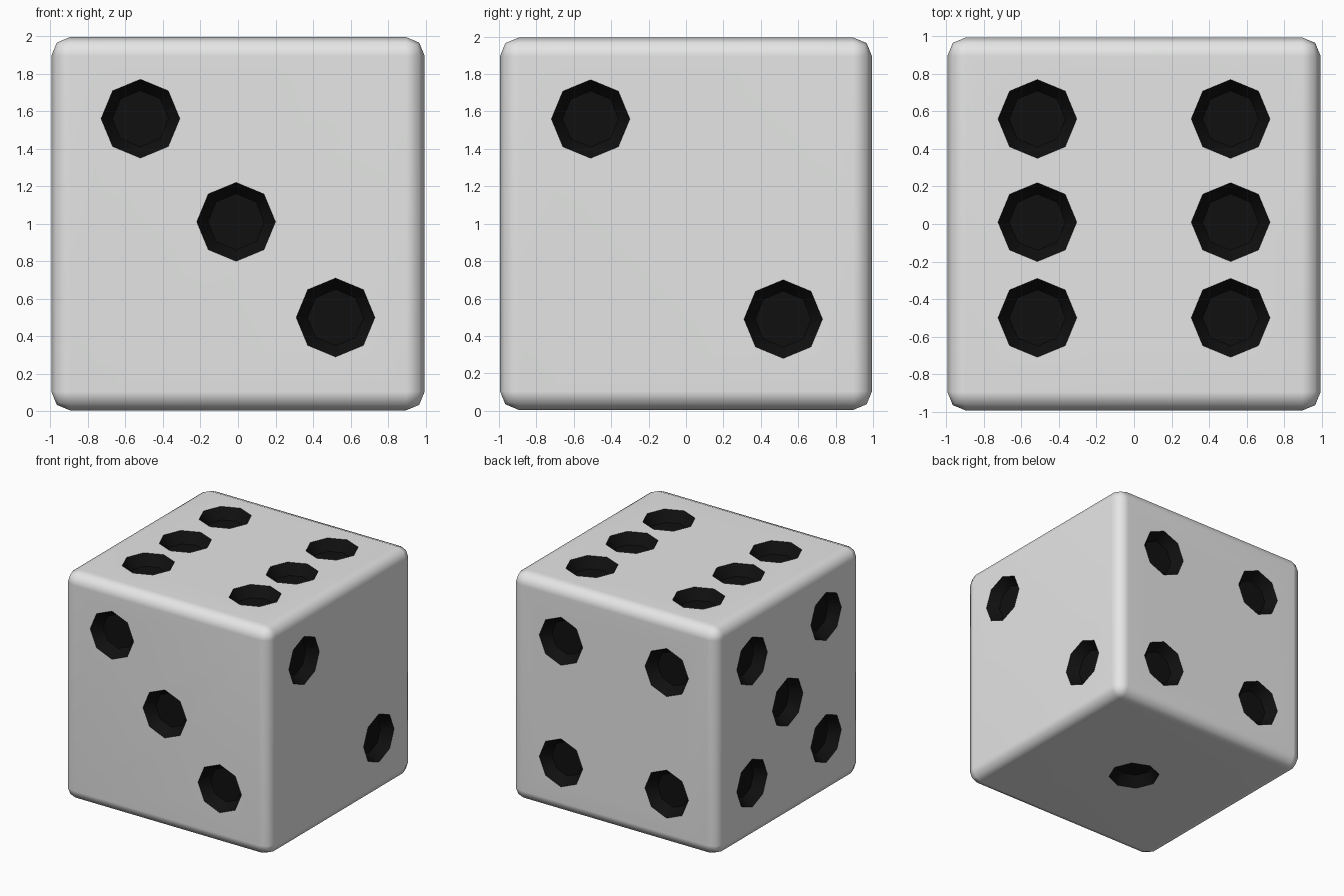
import bpy
import bmesh
from mathutils import Matrix, Vector

old = bpy.data.objects.get("Cube")
if old:
    bpy.data.objects.remove(old, do_unlink=True)


def make_material(name, color):
    mat = bpy.data.materials.new(name)
    mat.use_nodes = True
    mat.diffuse_color = color
    mat.node_tree.nodes["Principled BSDF"].inputs["Base Color"].default_value = color
    return mat


ivory = make_material("pale grey", (0.78, 0.79, 0.78, 1))
black = make_material("black", (0.005, 0.005, 0.005, 1))


def make_object(name, bm, materials):
    mesh = bpy.data.meshes.new(name)
    bm.to_mesh(mesh)
    bm.free()
    obj = bpy.data.objects.new(name, mesh)
    bpy.context.collection.objects.link(obj)
    for mat in materials:
        mesh.materials.append(mat)
    return obj


HALF = 0.995
LIFT = Vector((0, 0, 1))

# Rounded cube body
bm = bmesh.new()
bmesh.ops.create_cube(bm, size=2 * HALF)
bmesh.ops.bevel(bm, geom=bm.edges[:], offset=0.1, segments=2, profile=0.5, affect="EDGES")
bmesh.ops.translate(bm, verts=bm.verts[:], vec=LIFT)
body = make_object("die_body", bm, [ivory, black])

# Pips per side: outward normal, upward direction on the side, (across, up) positions
X, Y, Z = Vector((1, 0, 0)), Vector((0, 1, 0)), Vector((0, 0, 1))
sides = [
    (-Y, Z, [(-0.52, 0.56), (-0.01, 0.01), (0.52, -0.5)]),
    (X, Z, [(-0.51, 0.56), (0.52, -0.51)]),
    (Z, Y, [(s * 0.515, v) for s in (-1, 1) for v in (0.56, 0.01, -0.5)]),
    (Y, Z, [(s * 0.51, v) for s in (-1, 1) for v in (0.51, -0.55)]),
    (-X, Z, [(s * 0.51, v) for s in (-1, 1) for v in (0.555, -0.51)] + [(-0.02, 0.01)]),
    (-Z, Y, [(0, 0)]),
]

# Octagonal bowls that cut the pips
bm = bmesh.new()
for normal, up, pips in sides:
    across = up.cross(normal)
    frame = Matrix((across, up, normal)).transposed().to_4x4()
    for u, v in pips:
        spot = LIFT + across * u + up * v + normal * (HALF - 0.03)
        bmesh.ops.create_cone(bm, cap_ends=True, segments=8, radius1=0.15, radius2=0.23,
                              depth=0.12, matrix=Matrix.Translation(spot) @ frame)
cutter = make_object("pip_cutter", bm, [black])

# Cut the pips, keeping their own colour
cut = body.modifiers.new("pips", "BOOLEAN")
cut.operation = "DIFFERENCE"
cut.solver = "EXACT"
cut.material_mode = "TRANSFER"
cut.object = cutter
bpy.ops.object.select_all(action="DESELECT")
body.select_set(True)
bpy.context.view_layer.objects.active = body
bpy.ops.object.modifier_apply(modifier=cut.name)
bpy.data.objects.remove(cutter, do_unlink=True)

# Smooth rounded edges, crisp pip rims
bpy.ops.object.shade_smooth_by_angle(angle=0.85)
weighted = body.modifiers.new("clean_normals", "WEIGHTED_NORMAL")
weighted.keep_sharp = True
